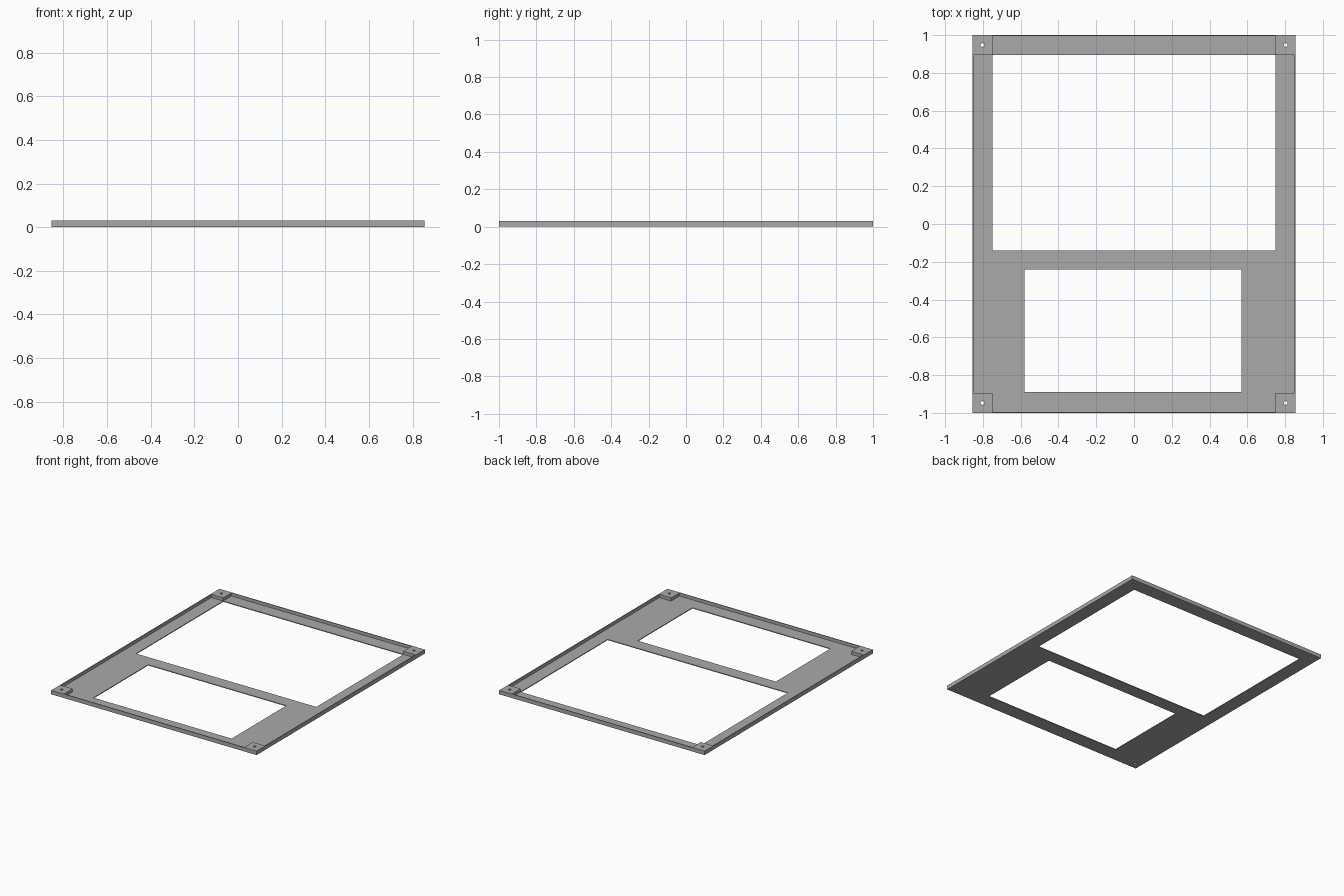
import bpy, bmesh, math

cube = bpy.data.objects.get("Cube")
if cube:
    bpy.data.objects.remove(cube, do_unlink=True)

grey = bpy.data.materials.new("plain grey")
grey.use_nodes = True
grey.diffuse_color = (0.4, 0.4, 0.4, 1)
grey.node_tree.nodes["Principled BSDF"].inputs["Base Color"].default_value = (0.4, 0.4, 0.4, 1)

W, D = 0.855, 1.0            # half width and half depth
FLOOR, TOP = 0.006, 0.03     # plate and rim heights
RIM, BLOCK = 0.006, 0.105    # rim wall and corner block sizes


def rect(x0, x1, y0, y1):
    return [(x0, y0), (x1, y0), (x1, y1), (x0, y1)]


def circle(cx, cy, r, n=16):
    return [(cx + r * math.cos(2 * math.pi * i / n),
             cy + r * math.sin(2 * math.pi * i / n)) for i in range(n)]


def slab(name, loops, z0, z1):
    """Solid slab: the first loop is the outline, the others are openings."""
    bm = bmesh.new()
    edges = []
    for loop in loops:
        vs = [bm.verts.new((x, y, z0)) for x, y in loop]
        edges += [bm.edges.new((vs[i - 1], vs[i])) for i in range(len(vs))]
    bmesh.ops.triangle_fill(bm, edges=edges, use_beauty=True, use_dissolve=False)
    ext = bmesh.ops.extrude_face_region(bm, geom=bm.faces[:], use_keep_orig=True)
    for v in ext["geom"]:
        if isinstance(v, bmesh.types.BMVert):
            v.co.z = z1
    bmesh.ops.recalc_face_normals(bm, faces=bm.faces)
    mesh = bpy.data.meshes.new(name)
    bm.to_mesh(mesh)
    bm.free()
    mesh.materials.append(grey)
    obj = bpy.data.objects.new(name, mesh)
    bpy.context.collection.objects.link(obj)
    return obj


# Screw holes at the centre of each corner block
corners = [(sx, sy) for sx in (-1, 1) for sy in (-1, 1)]
screw_holes = {c: circle(c[0] * (W - BLOCK / 2), c[1] * (D - BLOCK / 2), 0.01) for c in corners}

# Thin base plate with two openings
large_opening = rect(-0.75, 0.75, -0.14, 0.895)
small_opening = rect(-0.58, 0.57, -0.89, -0.24)
slab("base_plate", [rect(-W, W, -D, D), large_opening, small_opening, *screw_holes.values()], 0, FLOOR)

# Thin raised walls and corner blocks, made as one ring with notched corners
xi, yi, xb, yb = W - RIM, D - RIM, W - BLOCK, D - BLOCK
inner = []
for sx, sy in ((1, 1), (-1, 1), (-1, -1), (1, -1)):
    notch = [(sx * xi, sy * yb), (sx * xb, sy * yb), (sx * xb, sy * yi)]
    inner += notch if sx == sy else notch[::-1]
slab("rim_and_corner_blocks", [rect(-W, W, -D, D), inner, *screw_holes.values()], FLOOR, TOP)
